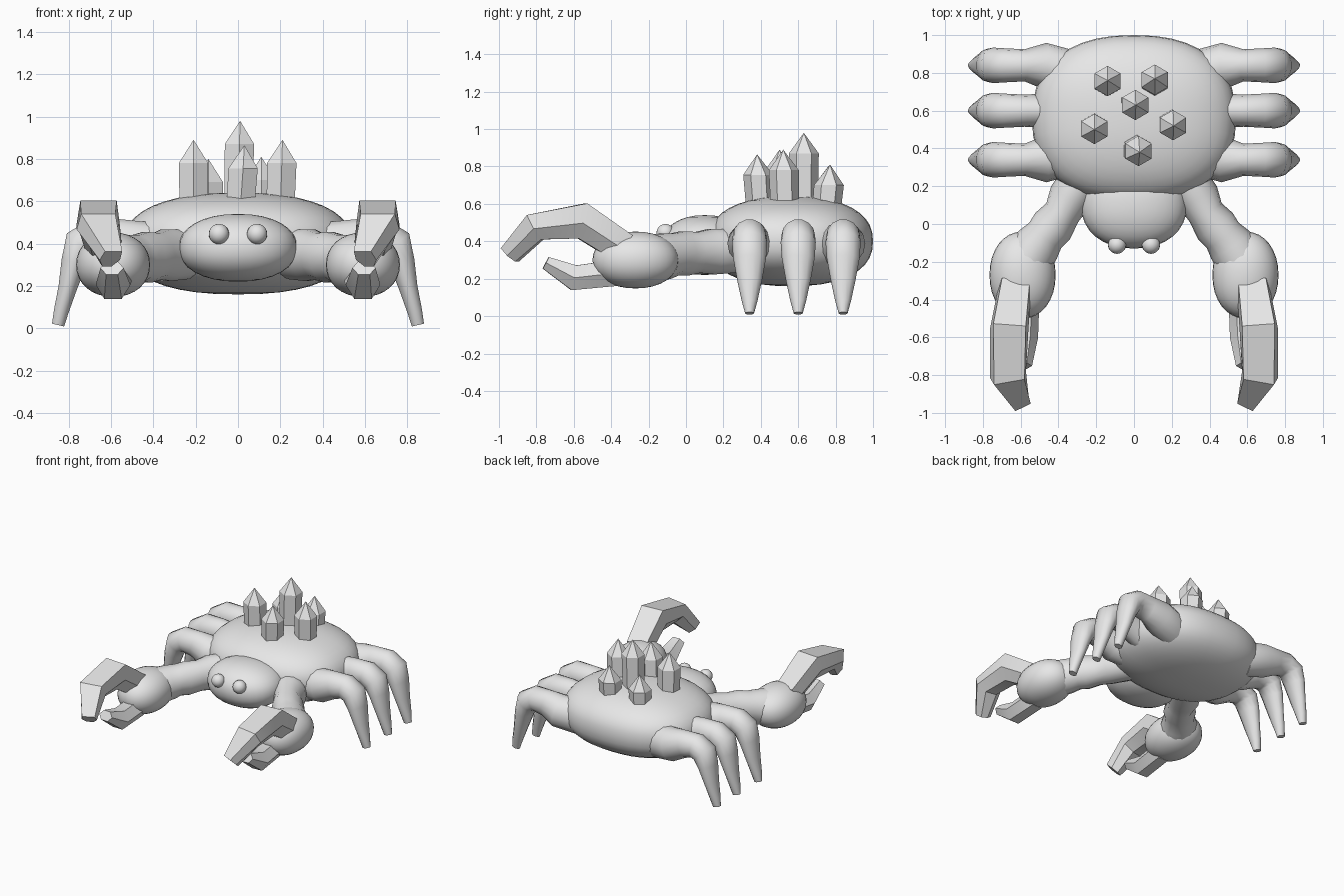
import bpy, bmesh, math
from mathutils import Vector

cube = bpy.data.objects.get("Cube")
if cube:
    bpy.data.objects.remove(cube)

grey = bpy.data.materials.new("plain_grey")
grey.use_nodes = True
grey.diffuse_color = (0.8, 0.8, 0.8, 1)
grey.node_tree.nodes["Principled BSDF"].inputs["Base Color"].default_value = (0.8, 0.8, 0.8, 1)

UP = Vector((0, 0, 1))


def finish(name, bm, sharp=35):
    """Turn a bmesh into a shaded object; sharp = 0 keeps it faceted."""
    bmesh.ops.recalc_face_normals(bm, faces=bm.faces)
    mesh = bpy.data.meshes.new(name)
    bm.to_mesh(mesh)
    bm.free()
    mesh.materials.append(grey)
    if sharp:
        mesh.shade_smooth()
        mesh.set_sharp_from_angle(angle=math.radians(sharp))
    obj = bpy.data.objects.new(name, mesh)
    bpy.context.collection.objects.link(obj)
    return obj


def blob(name, centre, radii, power=1.0, segments=32):
    """Ellipsoid, a little boxier when power is below one."""
    bm = bmesh.new()
    bmesh.ops.create_uvsphere(bm, u_segments=segments, v_segments=segments // 2, radius=1)
    for v in bm.verts:
        v.co = [c + r * math.copysign(abs(a) ** power, a)
                for c, r, a in zip(centre, radii, v.co)]
    return finish(name, bm, 60)


def loft(name, path, angles, sharp=35):
    """Skin rings along a path of (x, y, z, half width, half depth)."""
    bm = bmesh.new()
    pts = [Vector(p[:3]) for p in path]
    rings = []
    for i, p in enumerate(path):
        t = Vector()
        if i > 0:
            t += (pts[i] - pts[i - 1]).normalized()
        if i < len(pts) - 1:
            t += (pts[i + 1] - pts[i]).normalized()
        t.normalize()
        side = t.cross(UP).normalized()
        normal = side.cross(t)
        rings.append([bm.verts.new(pts[i] + side * p[3] * math.cos(a) + normal * p[4] * math.sin(a))
                      for a in angles])
    n = len(angles)
    for lower, upper in zip(rings, rings[1:]):
        for k in range(n):
            bm.faces.new((lower[k], lower[(k + 1) % n], upper[(k + 1) % n], upper[k]))
    bm.faces.new(rings[0])
    bm.faces.new(rings[-1])
    return finish(name, bm, sharp)


ROUND = [math.tau * k / 14 for k in range(14)]
HEX = [math.tau * k / 6 for k in range(6)]
FLAT_TOP = [math.radians(a) for a in (35, 145, 195, 245, 295, 345)]

# Body and head
blob("body", (0, 0.56, 0.40), (0.54, 0.44, 0.24), 0.85, 40)
blob("head", (0, 0.10, 0.38), (0.28, 0.23, 0.16), 0.92)

# Paired parts
for s, label in ((1, "left"), (-1, "right")):
    blob(label + "_eye", (s * 0.09, -0.11, 0.445), (0.048, 0.048, 0.048), 1, 20)

    # Walking legs: thigh, bent knee, tapering shin
    for y, place in ((0.34, "front"), (0.60, "middle"), (0.84, "rear")):
        root = 0.09 if place == "middle" else 0.12
        loft(f"{label}_{place}_leg", [
            (s * 0.34, y - (y - 0.58) * 0.15, 0.37, root, 0.13),
            (s * 0.48, y, 0.39, root, 0.12),
            (s * 0.58, y, 0.42, 0.085, 0.10),
            (s * 0.68, y, 0.43, 0.09, 0.09),
            (s * 0.745, y, 0.395, 0.094, 0.085),
            (s * 0.775, y, 0.31, 0.088, 0.062),
            (s * 0.805, y, 0.19, 0.066, 0.045),
            (s * 0.835, y, 0.08, 0.042, 0.036),
            (s * 0.85, y, 0.015, 0.024, 0.03)], ROUND, 45)

    # Ridged arm leading to the palm
    loft(label + "_arm", [
        (s * 0.25, 0.27, 0.35, 0.12, 0.12),
        (s * 0.34, 0.14, 0.345, 0.115, 0.125),
        (s * 0.38, 0.06, 0.34, 0.098, 0.112),
        (s * 0.43, -0.01, 0.335, 0.115, 0.122),
        (s * 0.47, -0.06, 0.33, 0.108, 0.115),
        (s * 0.51, -0.11, 0.32, 0.125, 0.125),
        (s * 0.56, -0.19, 0.31, 0.13, 0.13)], ROUND, 45)
    blob(label + "_palm", (s * 0.59, -0.27, 0.30), (0.175, 0.23, 0.152), 0.95)

    # Pincer fingers with faceted segments
    loft(label + "_upper_finger", [
        (s * 0.63, -0.33, 0.38, 0.09, 0.11),
        (s * 0.66, -0.55, 0.53, 0.105, 0.13),
        (s * 0.665, -0.81, 0.49, 0.10, 0.10),
        (s * 0.60, -0.945, 0.335, 0.055, 0.07)], FLAT_TOP)
    loft(label + "_lower_finger", [
        (s * 0.58, -0.38, 0.23, 0.08, 0.08),
        (s * 0.59, -0.60, 0.205, 0.082, 0.078),
        (s * 0.595, -0.75, 0.285, 0.055, 0.04)], HEX)

# Back crystals: six-sided shafts with pointed ends (x, y, tip height, lean)
for i, (x, y, top, lx, ly) in enumerate((
        (0.0, 0.63, 0.98, 0.01, 0.0), (-0.21, 0.51, 0.89, 0.0, -0.01),
        (0.20, 0.53, 0.89, 0.01, -0.01), (0.01, 0.40, 0.865, 0.02, -0.02),
        (-0.14, 0.75, 0.80, 0.0, 0.01), (0.11, 0.75, 0.81, 0.0, 0.02))):
    bm = bmesh.new()
    rings = []
    for z, r, lean in ((0.55, 0.076, 0), (top - 0.11, 0.08, 0.7)):
        rings.append([bm.verts.new((x + lx * lean + r * math.sin(a), y + ly * lean + r * math.cos(a), z))
                      for a in HEX])
    tip = bm.verts.new((x + lx, y + ly, top))
    for k in range(6):
        j = (k + 1) % 6
        bm.faces.new((rings[0][k], rings[0][j], rings[1][j], rings[1][k]))
        bm.faces.new((rings[1][k], rings[1][j], tip))
    bm.faces.new(rings[0])
    finish(f"back_crystal_{i + 1}", bm, 0)
